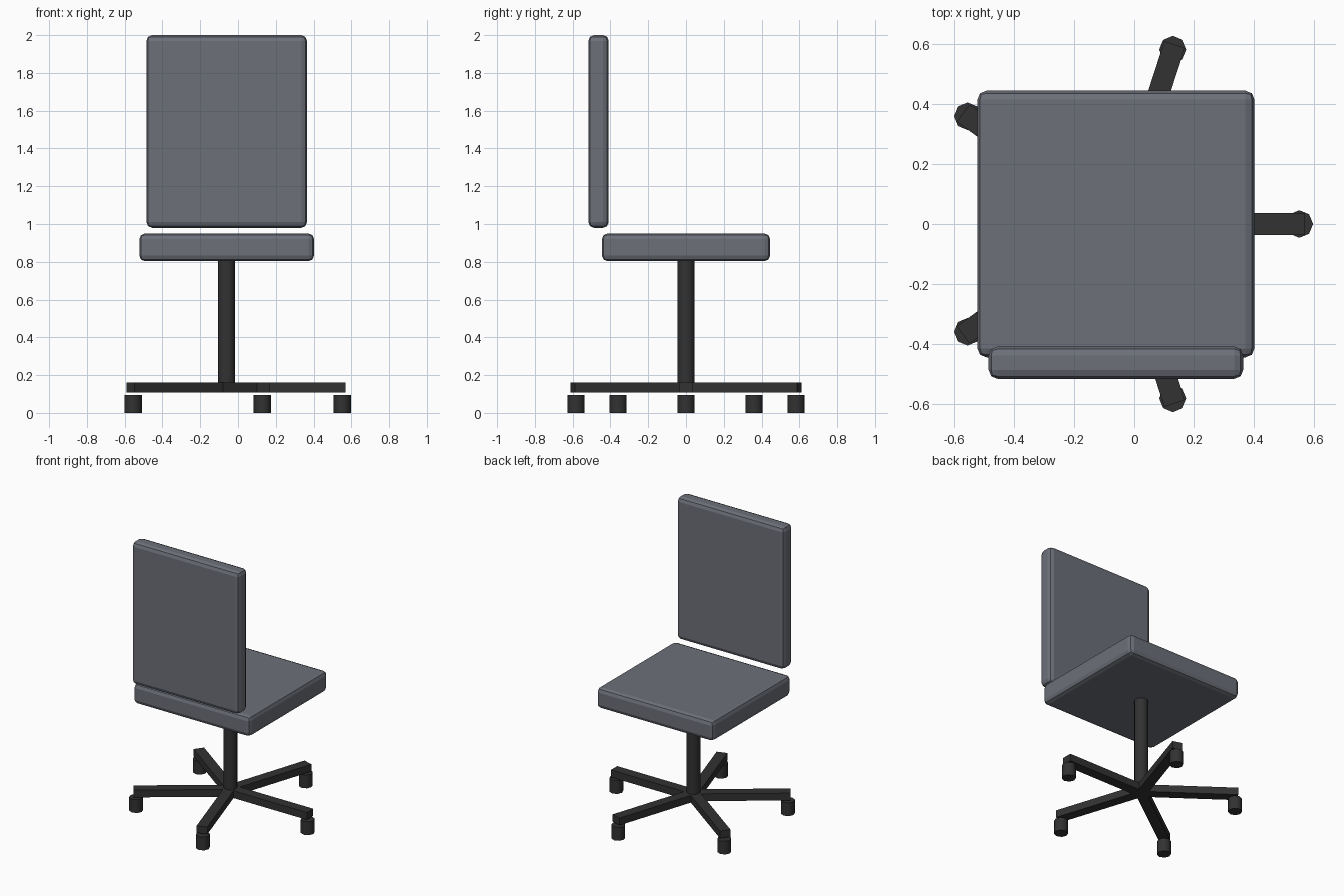
import bpy, math
from mathutils import Matrix, Vector

if "Cube" in bpy.data.objects:
    bpy.data.objects.remove(bpy.data.objects["Cube"])

CX = -0.06  # chair axis


def material(name, rgb):
    m = bpy.data.materials.new(name)
    m.diffuse_color = (*rgb, 1)
    m.use_nodes = True
    m.node_tree.nodes["Principled BSDF"].inputs["Base Color"].default_value = m.diffuse_color
    return m


fabric = material("grey fabric", (0.15, 0.16, 0.19))
black = material("black plastic", (0.032, 0.032, 0.032))


def finish(name, mat):
    ob = bpy.context.object
    ob.name = name
    ob.data.materials.append(mat)
    return ob


def box(name, lo, hi, mat):
    lo, hi = Vector(lo), Vector(hi)
    bpy.ops.mesh.primitive_cube_add(size=1)
    ob = finish(name, mat)
    ob.data.transform(Matrix.Translation((lo + hi) / 2) @ Matrix.Diagonal((*(hi - lo), 1)))
    return ob


def cylinder(name, x, y, z0, z1, r, sides, mat):
    bpy.ops.mesh.primitive_cylinder_add(vertices=sides, radius=r, depth=z1 - z0,
                                        location=(x, y, (z0 + z1) / 2))
    ob = finish(name, mat)
    bpy.ops.object.shade_smooth_by_angle(angle=math.radians(50))
    return ob


def cushion(name, lo, hi):
    ob = box(name, lo, hi, fabric)
    bev = ob.modifiers.new("rounded edges", 'BEVEL')
    bev.width = 0.03
    bev.segments = 2
    return ob


# Cushions
cushion("seat", (CX - 0.4625, -0.445, 0.803), (CX + 0.4625, 0.445, 0.95))
cushion("backrest", (CX - 0.425, -0.517, 0.98), (CX + 0.425, -0.409, 2.0))

# Central column
cylinder("column", CX, 0, 0.11, 0.81, 0.045, 16, black)

# Five-arm base with casters
for i in range(5):
    a = math.tau * i / 5
    arm = box(f"base_arm_{i + 1}", (0, -0.036, 0.108), (0.63, 0.036, 0.16), black)
    arm.location = (CX, 0, 0)
    arm.rotation_euler.z = a
    cylinder(f"caster_{i + 1}", CX + 0.612 * math.cos(a), 0.612 * math.sin(a),
             0, 0.095, 0.046, 8, black)
